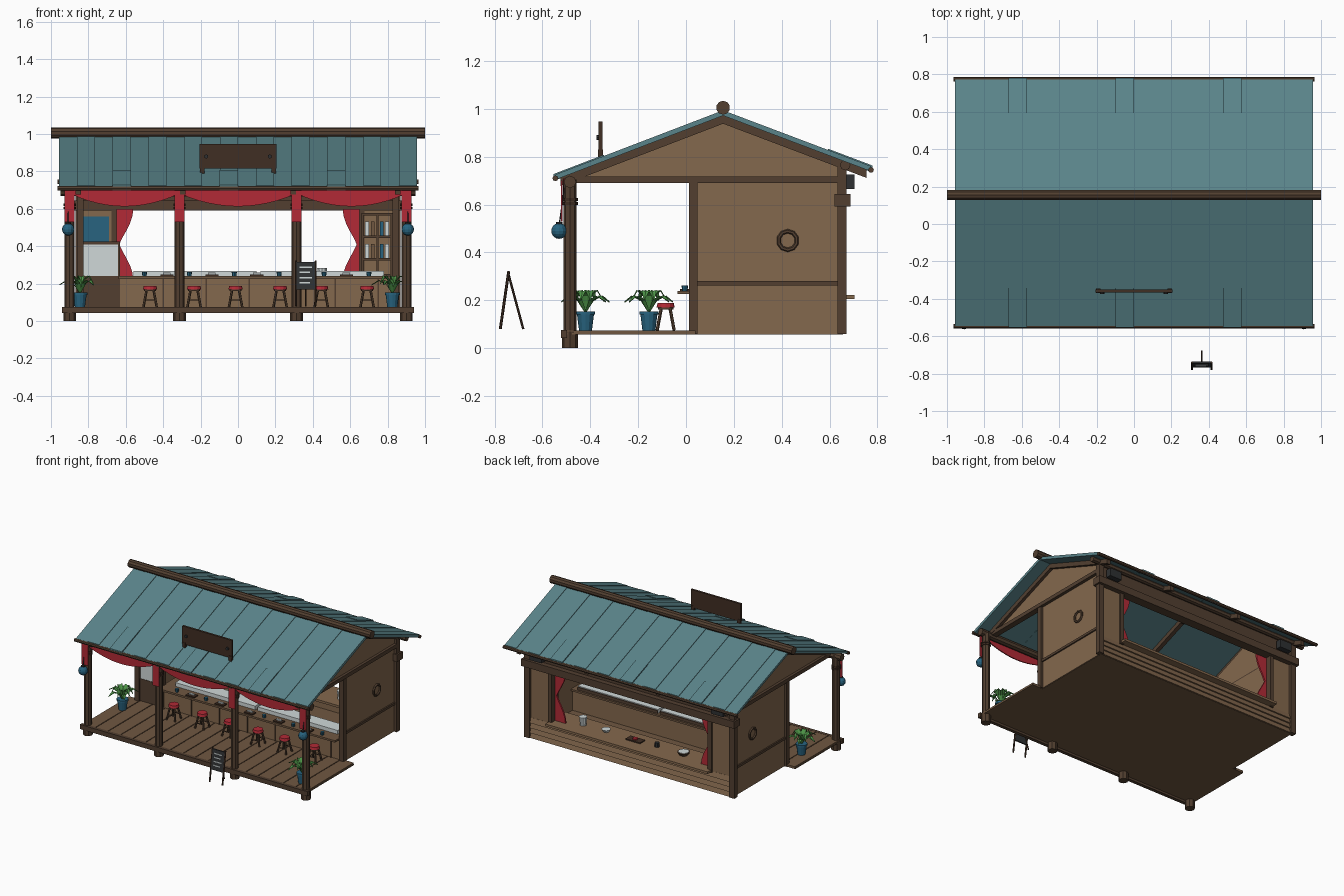
import bpy, bmesh, math
from mathutils import Vector

def mat(name, r, g, b):
    m = bpy.data.materials.new(name)
    m.diffuse_color = [((c / 255 + 0.055) / 1.055) ** 2.4 for c in (r, g, b)] + [1]
    return m

TEAL = mat("roof teal", 90, 132, 138)
WOOD = mat("light wood", 132, 104, 77)
DECK = mat("deck wood", 112, 87, 65)
DARK = mat("dark wood", 82, 63, 48)
SIGN = mat("sign brown", 64, 46, 35)
RED = mat("red cloth", 178, 42, 54)
BLUE = mat("glaze blue", 40, 100, 128)
GREEN = mat("leaf green", 76, 146, 70)
WHITE = mat("off white", 208, 216, 216)
BLACK = mat("charcoal", 46, 48, 50)

def finish(name, bm, m, smooth=False):
    bmesh.ops.recalc_face_normals(bm, faces=bm.faces)
    me = bpy.data.meshes.new(name)
    bm.to_mesh(me)
    bm.free()
    me.materials.append(m)
    if smooth:
        for p in me.polygons:
            p.use_smooth = len(p.vertices) < 5
    ob = bpy.data.objects.new(name, me)
    bpy.context.collection.objects.link(ob)
    return ob

def prism(name, pts, axis, a, b, m):
    """Extrude a (y,z) profile along x or an (x,z) profile along y."""
    bm = bmesh.new()
    put = (lambda p, t: (t, p[0], p[1])) if axis == 'x' else (lambda p, t: (p[0], t, p[1]))
    A = [bm.verts.new(put(p, a)) for p in pts]
    B = [bm.verts.new(put(p, b)) for p in pts]
    bm.faces.new(A)
    bm.faces.new(B)
    for i in range(len(pts)):
        j = (i + 1) % len(pts)
        bm.faces.new((A[i], A[j], B[j], B[i]))
    return finish(name, bm, m)

def box(name, x0, x1, y0, y1, z0, z1, m):
    return prism(name, [(y0, z0), (y1, z0), (y1, z1), (y0, z1)], 'x', x0, x1, m)

def rod(name, p, q, r, m, r2=None, n=8):
    p, q = Vector(p), Vector(q)
    bm = bmesh.new()
    bmesh.ops.create_cone(bm, cap_ends=True, segments=n, radius1=r,
                          radius2=r if r2 is None else r2, depth=(q - p).length)
    rot = (q - p).to_track_quat('Z', 'Y').to_matrix().to_4x4()
    bm.transform(rot)
    bmesh.ops.translate(bm, vec=(p + q) / 2, verts=bm.verts)
    return finish(name, bm, m)

RIDGE, FRONT, BACK = (0.155, 0.99), (-0.545, 0.722), (0.772, 0.757)

def slope(name, eave, t0, t1, top, bot, x0, x1, m):
    """Slab along a roof slope, t 0 at ridge and 1 at eave."""
    at = lambda t, d: (RIDGE[0] + (eave[0] - RIDGE[0]) * t, RIDGE[1] + (eave[1] - RIDGE[1]) * t + d)
    prism(name, [at(t0, bot), at(t1, bot), at(t1, top), at(t0, top)], 'x', x0, x1, m)

# roof: alternating panels, short eave patches, rafters, eave poles
for side, e in (("front", FRONT), ("back", BACK)):
    for i in range(20):
        x = -0.957 + i * 0.0957
        slope(side + "_roof_panel", e, 0, 1, 0.004 * (i % 2), -0.018, x, x + 0.0957, TEAL)
    for x in (-0.672, -0.1, 0.475):
        slope(side + "_roof_patch", e, 0.71, 1.012, 0.009, -0.02, x, x + 0.1, TEAL)
    for x in (-0.87, -0.31, 0.28, 0.84):
        slope(side + "_rafter", e, 0, 0.97, -0.018, -0.052, x, x + 0.03, DARK)
    s = -1 if side == "front" else 1
    rod(side + "_eave_pole", (-0.965, e[0] + s * 0.001, e[1] - 0.012), (0.965, e[0] + s * 0.001, e[1] - 0.012), 0.012, DARK)
rod("ridge_log", (-1, 0.155, 1.005), (1, 0.155, 1.005), 0.029, DARK, n=10)

# roof sign
box("sign_board", -0.205, 0.205, -0.365, -0.349, 0.815, 0.948, SIGN)
for s in (-1, 1):
    box("sign_foot", s * 0.19 - 0.012, s * 0.19 + 0.012, -0.368, -0.346, 0.77, 0.83, SIGN)
    rod("sign_bolt", (s * 0.17, -0.375, 0.88), (s * 0.17, -0.36, 0.88), 0.011, BLACK)

# floor and deck planks
box("subfloor", -0.84, 0.84, 0.0, 0.655, 0.058, 0.068, DECK)
box("deck_underside", -0.93, 0.93, -0.51, 0.04, 0.058, 0.064, DECK)
n = 18
for i in range(n):
    x = -0.93 + i * 1.86 / n
    box("deck_plank", x + 0.003, x + 1.86 / n - 0.003, -0.515, 0.04, 0.06, 0.075, DECK)
box("inner_floor", -0.83, 0.83, 0.04, 0.64, 0.066, 0.074, DECK)
box("deck_front_beam", -0.94, 0.94, -0.522, -0.497, 0.042, 0.076, DARK)

# front posts with bases, bands and cloth tails
posts = (-0.9, -0.313, 0.313, 0.9)
for x in posts:
    rod("front_post", (x, -0.485, 0), (x, -0.485, 0.705), 0.027, DARK)
    rod("post_base", (x, -0.485, 0), (x, -0.485, 0.07), 0.034, DARK)
    for z in (0.605, 0.622):
        rod("post_band", (x, -0.485, z - 0.006), (x, -0.485, z + 0.006), 0.033, SIGN)
    box("cloth_tail", x - 0.027, x + 0.027, -0.522, -0.516, 0.53, 0.70, RED)
rod("front_plate_beam", (-0.95, -0.485, 0.695), (0.95, -0.485, 0.695), 0.026, DARK)

# scalloped swags between posts
for a, b in zip(posts, posts[1:]):
    low = [(a + (b - a) * i / 12, 0.685 - 0.072 * math.sin(math.pi * i / 12) ** 0.8) for i in range(13)]
    prism("red_swag", low + [(b, 0.71), (a, 0.71)], 'y', -0.514, -0.506, RED)

# side walls, gables, frames and round vents (mirrored)
for s in (-1, 1):
    X = lambda a, b: sorted((s * a, s * b))
    box("side_wall", *X(0.825, 0.845), 0.03, 0.65, 0.06, 0.71, WOOD)
    prism("gable", [(-0.44, 0.71), (0.64, 0.71), (0.64, 0.765), (0.155, 0.945)], 'x', s * 0.83, s * 0.848, WOOD)
    box("tie_beam", *X(0.825, 0.868), -0.51, 0.65, 0.69, 0.718, DARK)
    box("side_rail", *X(0.83, 0.855), 0.04, 0.64, 0.262, 0.28, DARK)
    box("middle_post", *X(0.825, 0.862), 0.012, 0.048, 0.06, 0.71, DARK)
    box("back_post", *X(0.825, 0.868), 0.632, 0.67, 0.06, 0.79, DARK)
    bpy.ops.mesh.primitive_torus_add(location=(s * 0.848, 0.425, 0.45), rotation=(0, math.pi / 2, 0),
                                     major_segments=10, minor_segments=6, major_radius=0.039, minor_radius=0.009)
    bpy.context.object.name = "round_vent_ring"
    bpy.context.object.data.materials.append(DARK)
    # lantern
    bpy.ops.mesh.primitive_uv_sphere_add(segments=12, ring_count=8, radius=0.033, location=(s * 0.908, -0.53, 0.49))
    bpy.context.object.name = "lantern"
    bpy.context.object.data.materials.append(BLUE)
    rod("lantern_cord", (s * 0.908, -0.53, 0.51), (s * 0.908, -0.505, 0.69), 0.003, BLACK, n=5)
    rod("lantern_cap", (s * 0.908, -0.53, 0.518), (s * 0.908, -0.53, 0.528), 0.014, BLACK)
    # back wall side panel, window jamb, lamp
    box("back_side_panel", *X(0.655, 0.83), 0.63, 0.65, 0.06, 0.6, WOOD)
    box("window_jamb", *X(0.645, 0.675), 0.625, 0.665, 0.2, 0.6, DARK)
    box("flood_lamp", *X(0.70, 0.80), 0.665, 0.705, 0.665, 0.725, BLACK)
    # tied window curtain
    edge = [(s * (0.635 - 0.075 * abs(math.cos(math.pi * i / 10)) ** 1.2), 0.22 + 0.038 * i) for i in range(11)]
    prism("window_curtain", edge + [(s * 0.65, 0.6), (s * 0.65, 0.22)], 'y', 0.61, 0.622, RED)

# back wall: siding, header, upper wall, serving shelf
for i in range(4):
    z = 0.06 + i * 0.037
    prism("back_siding", [(0.632, z), (0.662, z), (0.651, z + 0.037), (0.632, z + 0.037)], 'x', -0.83, 0.83, WOOD)
box("back_header", -0.88, 0.88, 0.62, 0.688, 0.592, 0.645, DARK)
box("back_upper_wall", -0.83, 0.83, 0.635, 0.65, 0.64, 0.77, DARK)
rod("back_plate_beam", (-0.93, 0.665, 0.765), (0.93, 0.665, 0.765), 0.022, DARK)
box("serving_shelf", -0.67, 0.67, 0.47, 0.705, 0.205, 0.222, WOOD)
box("middle_cross_beam", -0.84, 0.84, 0.015, 0.045, 0.665, 0.71, DARK)

# tableware on the serving shelf
rod("white_jar", (0.45, 0.57, 0.222), (0.45, 0.57, 0.285), 0.022, WHITE, 0.028, 10)
rod("bowl", (0.26, 0.57, 0.222), (0.26, 0.57, 0.243), 0.018, WHITE, 0.032, 10)
box("tray", -0.04, 0.08, 0.54, 0.6, 0.222, 0.23, SIGN)
rod("tray_food", (0.02, 0.57, 0.23), (0.02, 0.57, 0.24), 0.018, RED)
rod("cup", (-0.16, 0.57, 0.222), (-0.16, 0.57, 0.255), 0.016, BLACK)
rod("wide_bowl", (-0.38, 0.57, 0.222), (-0.38, 0.57, 0.245), 0.03, DARK, 0.045, 10)
rod("bowl_filling", (-0.38, 0.57, 0.245), (-0.38, 0.57, 0.247), 0.036, WHITE, n=10)

# bar counter with display cases
box("bar_counter", -0.63, 0.825, 0.025, 0.16, 0.07, 0.228, WOOD)
box("bar_top", -0.64, 0.825, -0.035, 0.18, 0.226, 0.24, DECK)
for x in (-0.4, -0.17, 0.06, 0.29, 0.52, 0.75):
    box("counter_batten", x - 0.004, x + 0.004, 0.019, 0.027, 0.075, 0.228, DARK)
for x0, x1 in ((-0.56, 0.1), (0.12, 0.78)):
    box("display_case", x0, x1, 0.06, 0.16, 0.24, 0.268, WHITE)
    box("case_rear", x0, x1, 0.16, 0.166, 0.235, 0.262, DARK)
for i in range(11):
    x = -0.5 + i * 0.12
    if i % 2:
        box("serving_board", x - 0.035, x + 0.035, -0.025, 0.02, 0.24, 0.248, SIGN)
        rod("board_food", (x - 0.02, 0, 0.253), (x + 0.02, 0, 0.253), 0.008, WHITE, n=6)
    else:
        rod("blue_cup", (x, -0.005, 0.24), (x, -0.005, 0.262), 0.011, BLUE, 0.014)

# half door with pale panel, wall picture behind
box("door_base", -0.83, -0.63, 0.025, 0.045, 0.075, 0.24, DARK)
box("door_pale_panel", -0.825, -0.64, 0.028, 0.042, 0.24, 0.41, WHITE)
box("door_top_rail", -0.83, -0.63, 0.022, 0.048, 0.41, 0.425, DARK)
box("door_edge", -0.642, -0.63, 0.022, 0.048, 0.075, 0.425, DARK)
box("blue_picture", -0.825, -0.69, 0.622, 0.63, 0.425, 0.56, BLUE)

# bottle shelf on back wall
for z in (0.24, 0.325, 0.445, 0.565):
    box("shelf_board", 0.66, 0.825, 0.56, 0.63, z, z + 0.012, DARK)
for x in (0.66, 0.74, 0.815):
    box("shelf_upright", x, x + 0.01, 0.56, 0.63, 0.24, 0.575, DARK)
for z in (0.337, 0.457):
    for i, x in enumerate((0.69, 0.72, 0.768, 0.797)):
        box("shelf_jar", x - 0.01, x + 0.01, 0.575, 0.6, z, z + 0.075, (WHITE, DECK, BLUE, WHITE)[i])

# stools
for x in (-0.47, -0.235, -0.013, 0.225, 0.445, 0.69):
    rod("stool_seat", (x, -0.085, 0.17), (x, -0.085, 0.188), 0.038, RED, 0.034, 12)
    rod("stool_rim", (x, -0.085, 0.162), (x, -0.085, 0.171), 0.032, DARK, n=12)
    for k in range(4):
        c, s = math.cos(math.pi * (k + .5) / 2), math.sin(math.pi * (k + .5) / 2)
        rod("stool_leg", (x + 0.05 * c, -0.085 + 0.05 * s, 0.075), (x + 0.026 * c, -0.085 + 0.026 * s, 0.166), 0.007, DARK, n=6)
    for d in (-1, 1):
        rod("stool_rung", (x - 0.028, -0.085 + d * 0.028, 0.112), (x + 0.028, -0.085 + d * 0.028, 0.112), 0.004, DARK, n=5)

# potted plants: arching folded leaves
for px, py in ((-0.845, -0.155), (0.825, -0.42)):
    rod("plant_pot", (px, py, 0.075), (px, py, 0.145), 0.027, BLUE, 0.036, 12)
    rod("pot_rim", (px, py, 0.14), (px, py, 0.154), 0.04, BLUE, n=12)
    bm = bmesh.new()
    for k in range(11):
        a = k * 2 * math.pi / 11 + 0.3
        L, H = (0.11, 0.05) if k % 2 else (0.075, 0.075)
        rows = []
        for t, w in ((0, 0.006), (0.3, 0.016), (0.65, 0.018), (1, 0.002)):
            r, z = L * t, 0.15 + H * math.sin(math.pi * min(t * 0.95, 1)) ** 0.8 + 0.035 * t
            rows.append([bm.verts.new((px + r * math.cos(a) - o * w * math.sin(a),
                                       py + r * math.sin(a) + o * w * math.cos(a),
                                       z - 0.006 * (o == 0))) for o in (-1, 0, 1)])
        for u, v in zip(rows, rows[1:]):
            for i in (0, 1):
                bm.faces.new((u[i], u[i + 1], v[i + 1], v[i]))
    finish("plant_leaves", bm, GREEN)

# easel menu board
def lean(z):
    return -0.78 + (z - 0.08) * 0.035 / 0.24
prism("easel_board", [(lean(0.17), 0.17), (lean(0.17) + 0.01, 0.17), (lean(0.315) + 0.01, 0.315), (lean(0.315), 0.315)],
      'x', 0.312, 0.413, BLACK)
for x in (0.31, 0.415):
    rod("easel_leg", (x, lean(0.08) + 0.004, 0.08), (x, lean(0.322) + 0.004, 0.322), 0.006, SIGN, n=6)
rod("easel_rear_leg", (0.3625, -0.68, 0.08), (0.3625, -0.742, 0.31), 0.005, SIGN, n=6)
for i in range(4):
    z = 0.2 + i * 0.028
    prism("chalk_mark", [(lean(z) - 0.002, z), (lean(z) + 0.002, z), (lean(z) + 0.002, z + 0.008), (lean(z) - 0.002, z + 0.008)],
          'x', 0.33, 0.385 + 0.01 * (i % 2), WHITE)
